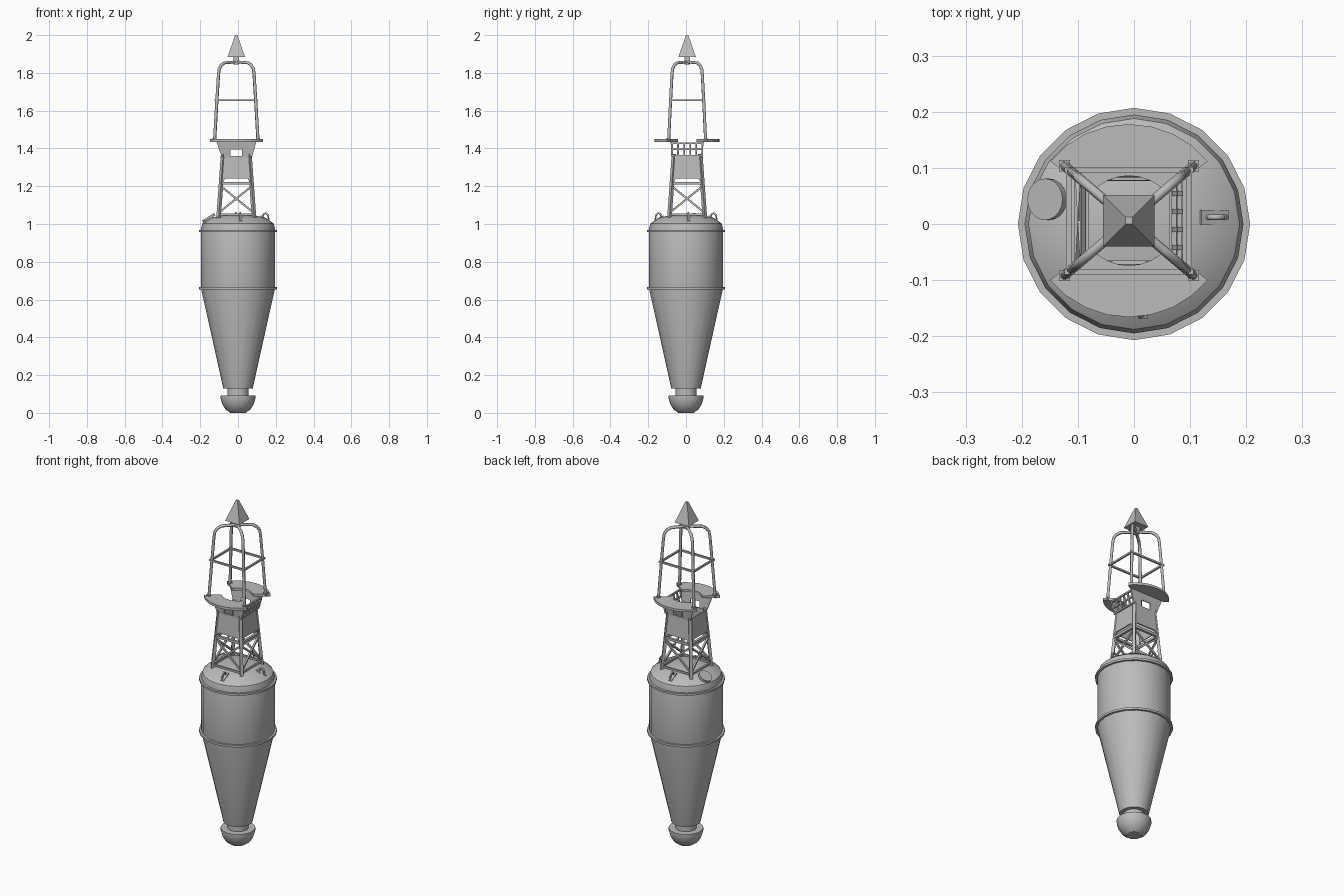
import bpy, bmesh, math
from mathutils import Vector, Matrix

if "Cube" in bpy.data.objects:
    bpy.data.objects.remove(bpy.data.objects["Cube"])

grey = bpy.data.materials.new("plain grey")
grey.use_nodes = True
GREY = (0.5, 0.5, 0.5, 1)
grey.diffuse_color = GREY
grey.node_tree.nodes["Principled BSDF"].inputs["Base Color"].default_value = GREY

CENTRE = Vector((-0.009, 0.006, 0))  # axis of the tower and cage


def finish(name, bm, smooth=False):
    bmesh.ops.recalc_face_normals(bm, faces=bm.faces)
    mesh = bpy.data.meshes.new(name)
    bm.to_mesh(mesh)
    bm.free()
    mesh.materials.append(grey)
    obj = bpy.data.objects.new(name, mesh)
    bpy.context.collection.objects.link(obj)
    if smooth:
        bpy.ops.object.select_all(action='DESELECT')
        obj.select_set(True)
        bpy.context.view_layer.objects.active = obj
        bpy.ops.object.shade_smooth_by_angle(angle=math.radians(30))
    return obj


def lathe(name, profile, sides=20):
    bm = bmesh.new()
    verts = [bm.verts.new((r, 0, z)) for r, z in profile]
    edges = [bm.edges.new(pair) for pair in zip(verts, verts[1:])]
    bmesh.ops.spin(bm, geom=verts + edges, cent=(0, 0, 0), axis=(0, 0, 1),
                   angle=math.tau, steps=sides)
    bmesh.ops.remove_doubles(bm, verts=bm.verts, dist=0.0001)
    return finish(name, bm, True)


def beam(name, a, b, width, depth=None):
    """Square bar between two points."""
    a, b = Vector(a), Vector(b)
    bm = bmesh.new()
    bmesh.ops.create_cube(bm, size=1)
    turn = (b - a).to_track_quat('Z', 'Y').to_matrix().to_4x4()
    size = Matrix.Diagonal((width, depth or width, (b - a).length, 1))
    bm.transform(Matrix.Translation((a + b) / 2 + CENTRE) @ turn @ size)
    return finish(name, bm)


def plate(name, polygons, thickness):
    """Flat polygons sharing corners, thickened evenly."""
    bm = bmesh.new()
    for points in polygons:
        bm.faces.new([bm.verts.new(Vector(p) + CENTRE) for p in points])
    bmesh.ops.remove_doubles(bm, verts=bm.verts, dist=0.0001)
    obj = finish(name, bm)
    solid = obj.modifiers.new("thickness", 'SOLIDIFY')
    solid.thickness = thickness
    solid.offset = 0
    return obj


def tube(name, points, radius):
    curve = bpy.data.curves.new(name, 'CURVE')
    curve.dimensions = '3D'
    curve.bevel_depth = radius
    curve.bevel_resolution = 1
    curve.use_fill_caps = True
    spline = curve.splines.new('POLY')
    spline.points.add(len(points) - 1)
    for point, co in zip(spline.points, points):
        point.co = (*(Vector(co) + CENTRE), 1)
    curve.materials.append(grey)
    obj = bpy.data.objects.new(name, curve)
    bpy.context.collection.objects.link(obj)
    return obj


# Hull, dome and bulbous counterweight
lathe("hull", [(0, 0.13), (0.078, 0.13), (0.195, 0.655), (0.195, 0.98),
               (0.188, 1.003), (0.15, 1.03), (0.09, 1.046), (0, 1.052)])
lathe("neck", [(0.056, 0.08), (0.056, 0.14)])
lathe("counterweight", [(0, 0), (0.04, 0), (0.066, 0.018), (0.083, 0.045),
                        (0.092, 0.075), (0.092, 0.092), (0, 0.092)])
for name, z in (("lower_band", 0.66), ("upper_band", 0.963)):
    lathe(name, [(0.193, z - 0.006), (0.207, z - 0.006),
                 (0.207, z + 0.006), (0.193, z + 0.006)])

# Round hatch on the dome
bm = bmesh.new()
bmesh.ops.create_cone(bm, cap_ends=True, segments=20, radius1=0.037,
                      radius2=0.037, depth=0.014)
bm.transform(Matrix.Translation((-0.155, 0.044, 1.032))
             @ Matrix.Rotation(-math.radians(32), 4, 'Y'))
finish("hatch", bm, True)

# Lifting lugs: a pad and a standing ring
for name, angle in (("left", 0), ("front", -90), ("back", 90)):
    turn = Matrix.Rotation(math.radians(angle), 4, 'Z')
    bm = bmesh.new()
    bmesh.ops.create_cube(bm, size=1)
    bm.transform(turn @ Matrix.Translation((0.143, 0.012, 1.03))
                 @ Matrix.Rotation(math.radians(30), 4, 'Y')
                 @ Matrix.Diagonal((0.055, 0.026, 0.006, 1)))
    finish(name + "_lug_pad", bm)
    loop = [(-0.016, 0.002), (-0.012, 0.026), (0, 0.034), (0.012, 0.024), (0.018, -0.008)]
    tube(name + "_lug", [turn @ Vector((0.146 + x, 0.012, 1.025 + z)) - CENTRE
                         for x, z in loop], 0.005)


def half(z):
    """Half width of the tapering tower."""
    return 0.094 - (z - 1.03) * 0.072


# Tower legs, bracing and skirt panels
for sx in (-1, 1):
    for sy in (-1, 1):
        beam("tower_leg", (sx * half(1.02), sy * half(1.02), 1.02),
             (sx * half(1.37), sy * half(1.37), 1.37), 0.017)

for index, side in enumerate(("front", "left", "back", "right")):
    turn = Matrix.Rotation(index * math.pi / 2, 3, 'Z')

    def on_side(x, z, out=0):
        return turn @ Vector((x * half(z), -half(z) - out, z))

    beam(side + "_brace", on_side(-1, 1.06), on_side(1, 1.2), 0.01)
    beam(side + "_brace", on_side(1, 1.06), on_side(-1, 1.2), 0.01)
    beam(side + "_rail", on_side(-1, 1.215), on_side(1, 1.215), 0.014)
    beam(side + "_sill", on_side(-1, 1.05), on_side(1, 1.05), 0.01)
    plate(side + "_panel", [[on_side(x, z, 0.004) for x, z in
          ((-1, 1.21), (-0.75, 1.24), (0.75, 1.24), (1, 1.21),
           (1, 1.36), (-1, 1.36))]], 0.006)

# Flared collar with a window at front and back, and curved walkways
for side, s in (("front", -1), ("back", 1)):
    outer = [(-0.074, 0.074, 1.345), (0.074, 0.074, 1.345),
             (0.106, 0.086, 1.44), (-0.106, 0.086, 1.44)]
    window = [(-0.03, 0.075, 1.352), (0.03, 0.075, 1.352),
              (0.03, 0.08, 1.395), (-0.03, 0.08, 1.395)]
    outer, window = [[(x, s * y, z) for x, y, z in ring] for ring in (outer, window)]
    plate(side + "_collar", [(outer[i], outer[(i + 1) % 4], window[(i + 1) % 4],
                              window[i]) for i in range(4)], 0.006)
    steps = 8
    sweep = [math.radians(38 + 104 * i / steps) for i in range(steps + 1)]
    arc = [(0.178 * math.cos(a), s * 0.172 * math.sin(a), 1.442) for a in sweep]
    inner = [(0.085 * math.cos(a), s * 0.08 * math.sin(a), 1.442) for a in sweep]
    plate(side + "_walkway", [(arc[i], arc[i + 1], inner[i + 1], inner[i])
                              for i in range(steps)], 0.014)

# Open grating on the left side of the collar
for i in range(6):
    y = -0.08 + i * 0.032
    beam("grating_upright", (0.08, y, 1.36), (0.1, y, 1.43), 0.009)
for i in range(3):
    x, z = 0.08 + i * 0.01, 1.362 + i * 0.033
    beam("grating_rail", (x, -0.084, z), (x, 0.084, z), 0.009)

# Cage posts bending to the middle, with a square of tie bars
path = [(1, 1.44), (0.89, 1.66), (0.82, 1.79), (0.79, 1.82),
        (0.7, 1.84), (0.55, 1.853), (0, 1.858)]
for sx in (-1, 1):
    for sy in (-1, 1):
        tube("cage_post", [(sx * 0.115 * k, sy * 0.098 * k, z) for k, z in path], 0.0085)
        beam("post_foot", (sx * 0.115, sy * 0.098, 1.435),
             (sx * 0.115, sy * 0.098, 1.455), 0.02)
    beam("side_tie", (sx * 0.107, -0.095, 1.655), (sx * 0.107, 0.095, 1.655), 0.01)
    beam("cross_tie", (-0.115, sx * 0.091, 1.655), (0.115, sx * 0.091, 1.655), 0.01)

# Pyramid top mark on a short stem
beam("top_stem", (0, 0, 1.845), (0, 0, 1.89), 0.028)
bm = bmesh.new()
bmesh.ops.create_cone(bm, cap_ends=True, segments=4, radius1=0.065,
                      radius2=0.009, depth=0.115)
bm.transform(Matrix.Translation(CENTRE + Vector((0, 0, 1.9425)))
             @ Matrix.Rotation(math.pi / 4, 4, 'Z'))
finish("top_mark", bm)
